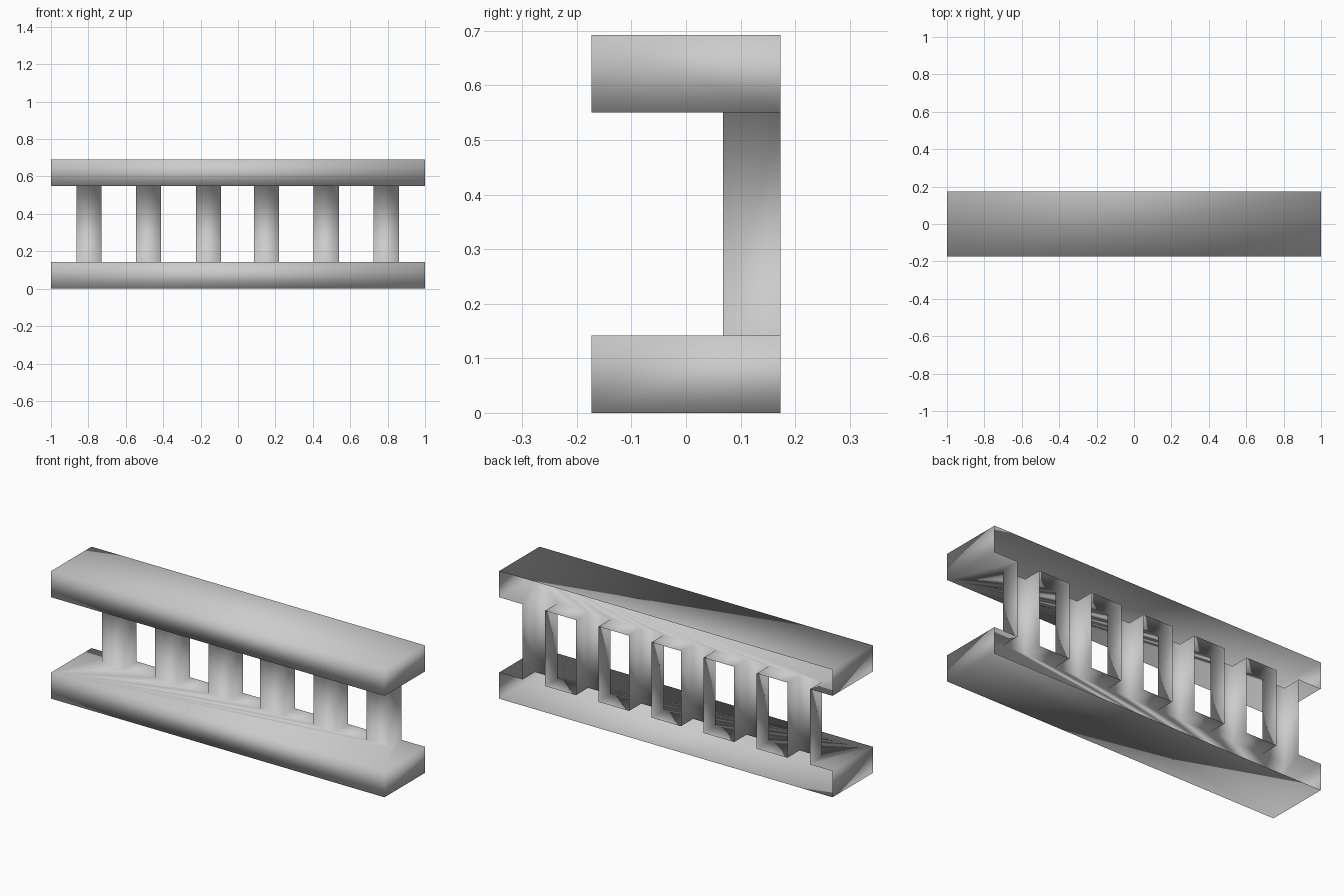
import bpy, bmesh

if "Cube" in bpy.data.objects:
    bpy.data.objects.remove(bpy.data.objects["Cube"])

# Overall sizes: thin one-piece moulded skin, open along the whole back
FRONT, BACK, POST_FRONT = -0.173, 0.173, 0.068
HEIGHT, RAIL = 0.692, 0.142
POST_CENTRES = [-0.797, -0.478, -0.158, 0.153, 0.472, 0.792]
POST_HALF = 0.0675

bm = bmesh.new()


def face(*points):
    return bm.faces.new([bm.verts.new(p) for p in points])


def rail(z_out, z_in):
    """Open-backed channel; its inner face is notched where the hollow posts meet it."""
    face((-1, FRONT, z_out), (1, FRONT, z_out), (1, FRONT, z_in), (-1, FRONT, z_in))
    face((-1, FRONT, z_out), (1, FRONT, z_out), (1, BACK, z_out), (-1, BACK, z_out))
    for x in (-1, 1):
        face((x, FRONT, z_out), (x, BACK, z_out), (x, BACK, z_in), (x, FRONT, z_in))
    comb = [(1, FRONT, z_in), (-1, FRONT, z_in), (-1, BACK, z_in)]
    for c in POST_CENTRES:
        a, b = c - POST_HALF, c + POST_HALF
        comb += [(a, BACK, z_in), (a, POST_FRONT, z_in),
                 (b, POST_FRONT, z_in), (b, BACK, z_in)]
    face(*comb, (1, BACK, z_in))


def post(c):
    """Three-sided hollow post, open at the back."""
    z0, z1 = RAIL, HEIGHT - RAIL
    path = [(c - POST_HALF, BACK), (c - POST_HALF, POST_FRONT),
            (c + POST_HALF, POST_FRONT), (c + POST_HALF, BACK)]
    for p, q in zip(path, path[1:]):
        face((*p, z0), (*q, z0), (*q, z1), (*p, z1))


# Bottom and top rails, then the row of posts
rail(0, RAIL)
rail(HEIGHT, HEIGHT - RAIL)
for centre in POST_CENTRES:
    post(centre)

# Weld into one continuous skin with outward normals and soft shading
bmesh.ops.remove_doubles(bm, verts=bm.verts, dist=0.0005)
bmesh.ops.recalc_face_normals(bm, faces=bm.faces)
bm.normal_update()
front_face = min(bm.faces, key=lambda f: f.calc_center_median().y)
if front_face.normal.y > 0:
    bmesh.ops.reverse_faces(bm, faces=bm.faces)
for f in bm.faces:
    f.smooth = True

mesh = bpy.data.meshes.new("railing")
bm.to_mesh(mesh)
bm.free()
bpy.context.collection.objects.link(bpy.data.objects.new("railing", mesh))
